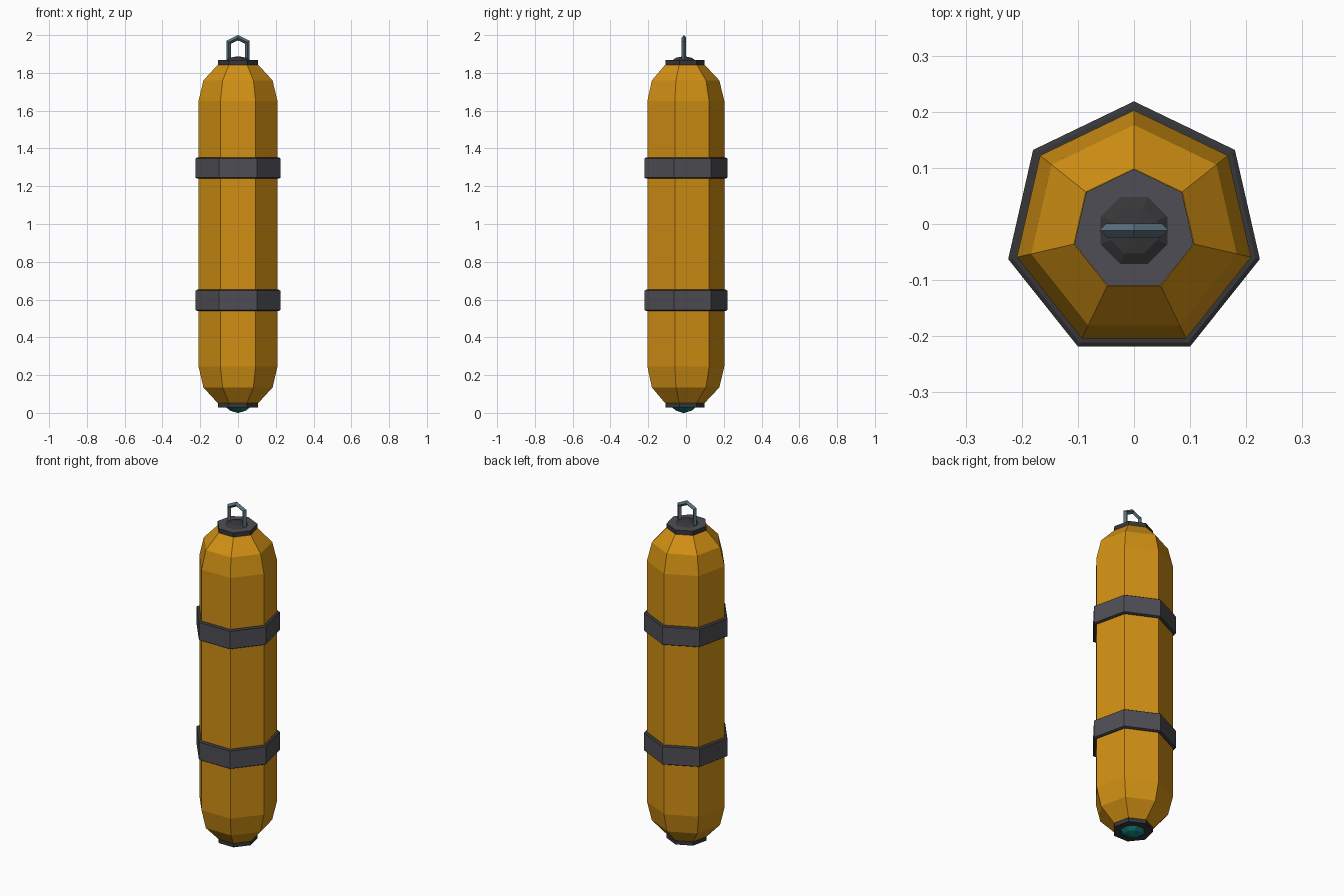
import bpy, math
from mathutils import Vector

if "Cube" in bpy.data.objects:
    bpy.data.objects.remove(bpy.data.objects["Cube"])

CY = -0.0114  # heptagon axis, so the bounding box is centred on y = 0


def mat(name, rgb):
    m = bpy.data.materials.new(name)
    m.diffuse_color = (*rgb, 1)
    m.use_nodes = True
    m.node_tree.nodes["Principled BSDF"].inputs["Base Color"].default_value = m.diffuse_color
    return m


ORANGE = mat("orange shell", (0.64, 0.28, 0.007))
GREY = mat("grey strap", (0.078, 0.076, 0.09))
DARK = mat("dark rubber", (0.038, 0.038, 0.041))
STEEL = mat("blue steel", (0.095, 0.16, 0.2))
TEAL = mat("teal lens", (0.005, 0.19, 0.18))


def make(name, verts, faces, mats):
    me = bpy.data.meshes.new(name)
    me.from_pydata(verts, [], faces)
    for m in mats:
        me.materials.append(m)
    ob = bpy.data.objects.new(name, me)
    bpy.context.collection.objects.link(ob)
    return ob


def lathe(name, profile, mats, n=7, start=math.pi / 2, rule=None):
    """Closed faceted solid from (radius, z) pairs, listed bottom to top."""
    verts = [(r * math.cos(start + math.tau * i / n),
              CY + r * math.sin(start + math.tau * i / n), z)
             for r, z in profile for i in range(n)]
    faces = [(k * n + i, k * n + (i + 1) % n, (k + 1) * n + (i + 1) % n, (k + 1) * n + i)
             for k in range(len(profile) - 1) for i in range(n)]
    faces.append(tuple(reversed(range(n))))
    faces.append(tuple(range((len(profile) - 1) * n, len(profile) * n)))
    ob = make(name, verts, faces, mats)
    if rule:
        for p in ob.data.polygons:
            p.material_index = rule(p.normal)
    return ob


# capsule body
lathe("capsule_body", [(0.11, 0.052), (0.188, 0.135), (0.214, 0.245),
                       (0.214, 1.652), (0.188, 1.76), (0.11, 1.843)], [ORANGE])

# two straps, grey outside with dark edges
for label, z in (("lower", 0.596), ("upper", 1.296)):
    lathe(label + "_strap", [(0.222, z - 0.056), (0.23, z - 0.051),
                             (0.23, z + 0.051), (0.222, z + 0.056)],
          [GREY, DARK], rule=lambda n: int(abs(n.z) > 0.3))

# end caps: dark rims, grey upper face
lathe("bottom_cap", [(0.109, 0.029), (0.109, 0.058)], [DARK])
lathe("top_cap", [(0.109, 1.838), (0.109, 1.868)], [GREY, DARK],
      rule=lambda n: int(n.z < 0.5))

# low domes: dark boss on top, teal lens underneath
lathe("top_boss", [(0.071, 1.864), (0.045, 1.88), (0.004, 1.888)], [DARK], 8, math.pi / 8)
lathe("bottom_lens", [(0.004, 0.0), (0.045, 0.012), (0.073, 0.033)], [TEAL], 8, math.pi / 8)

# hanging loop: diamond-section bar swept along a pointed arch
path = [Vector(p) for p in ((-0.049, 1.865), (-0.049, 1.962), (0, 1.986),
                            (0.049, 1.962), (0.049, 1.865))]
verts, r = [], 0.0125
for i, p in enumerate(path):
    a = (p - path[max(i - 1, 0)]).normalized()
    b = (path[min(i + 1, len(path) - 1)] - p).normalized()
    t = (a + b).normalized()
    side = Vector((-t.y, t.x))
    miter = r / max(t.dot(a if a.length else b), 0.5)
    for u, v in ((miter, 0), (0, r), (-miter, 0), (0, -r)):
        verts.append((p.x + side.x * u, CY + v, p.y + side.y * u))
faces = [(k * 4 + j, k * 4 + (j + 1) % 4, k * 4 + 4 + (j + 1) % 4, k * 4 + 4 + j)
         for k in range(len(path) - 1) for j in range(4)]
make("hanging_loop", verts, [tuple(reversed(f)) for f in faces] + [(0, 1, 2, 3), (19, 18, 17, 16)], [STEEL])
